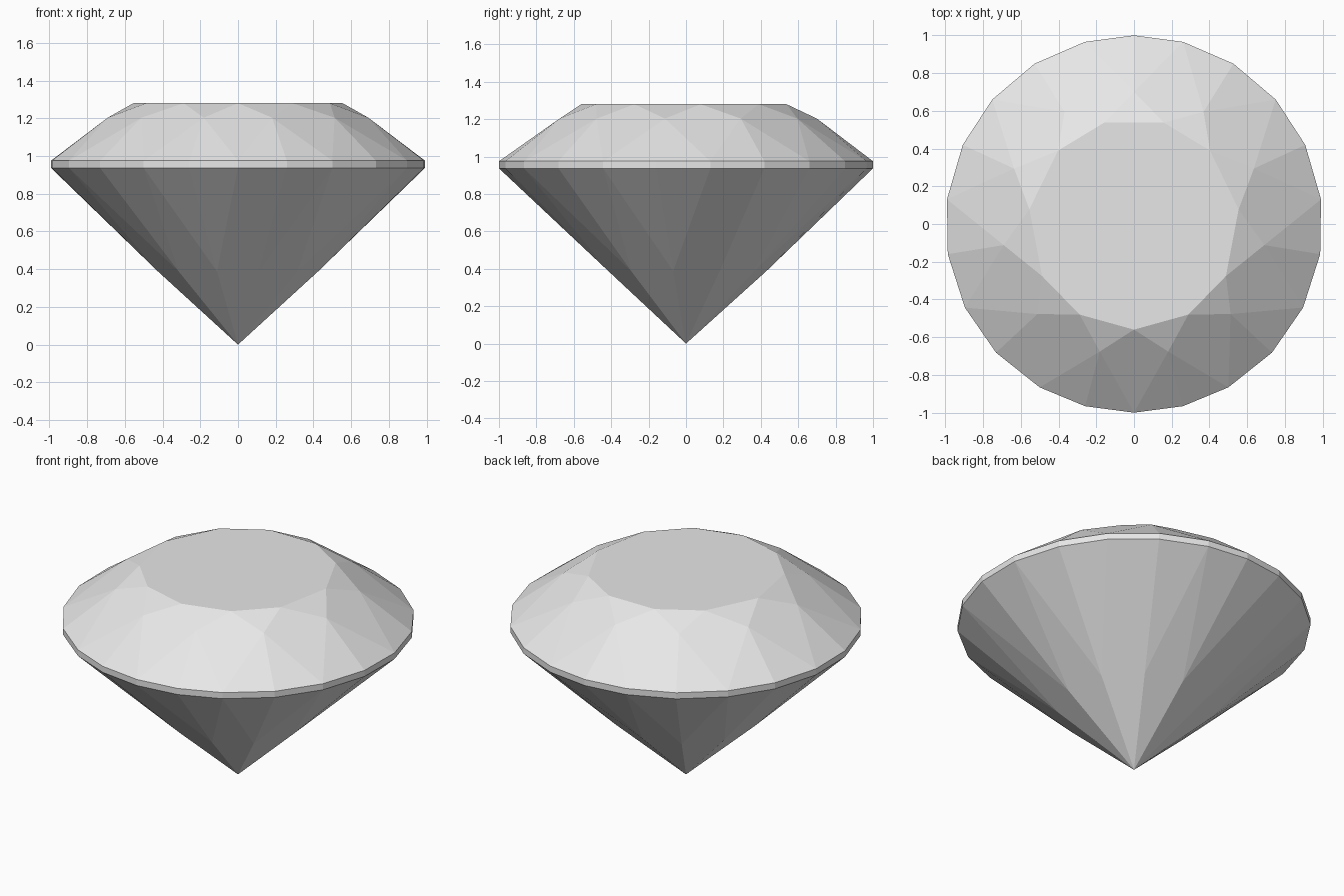
import bpy
import bmesh
from math import radians, sin, cos

cube = bpy.data.objects.get("Cube")
if cube:
    bpy.data.objects.remove(cube, do_unlink=True)

GREY = (0.8, 0.8, 0.8, 1.0)
mat = bpy.data.materials.new("pale grey stone")
mat.use_nodes = True
mat.diffuse_color = GREY
mat.node_tree.nodes["Principled BSDF"].inputs["Base Color"].default_value = GREY

# Half outlines, as degrees from the front; the other half is mirrored
girdle_half = [0, 15, 30, 47, 63.7, 80.8, 97.5, 114.8, 131.3, 148.2, 164.9, 180]
table_half = [0, 31, 60.5, 98, 134, 163.6]
girdle_angles = girdle_half + [360 - a for a in reversed(girdle_half[1:-1])]
table_angles = table_half + [360 - a for a in reversed(table_half[1:])]
tip_angles = girdle_angles[1::2]
N = len(table_angles)

bm = bmesh.new()


def ring(angles, radius, z):
    return [bm.verts.new((radius * sin(radians(a)), -radius * cos(radians(a)), z))
            for a in angles]


table = ring(table_angles, 0.56, 1.28)
tips = ring(tip_angles, 0.70, 1.203)
upper = ring(girdle_angles, 1.0, 0.975)
lower = ring(girdle_angles, 1.0, 0.937)
pavilion = ring(tip_angles, 0.43, 0.388)
culet = bm.verts.new((0, 0, 0))

# Flat table on top
bm.faces.new(table)

for i in range(N):
    j = (i + 1) % N
    a, b, c = 2 * i, 2 * i + 1, 2 * j
    # Crown: star, kite and two upper girdle facets
    bm.faces.new((table[i], tips[i], table[j]))
    bm.faces.new((table[i], tips[i - 1], upper[a], tips[i]))
    bm.faces.new((tips[i], upper[a], upper[b]))
    bm.faces.new((tips[i], upper[b], upper[c]))
    # Girdle band
    for p, q in ((a, b), (b, c)):
        bm.faces.new((upper[p], lower[p], lower[q], upper[q]))
    # Pavilion: two lower girdle facets and a long main facet
    bm.faces.new((lower[a], pavilion[i], lower[b]))
    bm.faces.new((lower[b], pavilion[i], lower[c]))
    bm.faces.new((lower[a], pavilion[i - 1], culet, pavilion[i]))

bmesh.ops.recalc_face_normals(bm, faces=bm.faces)
mesh = bpy.data.meshes.new("cut_gemstone")
bm.to_mesh(mesh)
bm.free()
mesh.materials.append(mat)
gem = bpy.data.objects.new("cut_gemstone", mesh)
bpy.context.collection.objects.link(gem)
